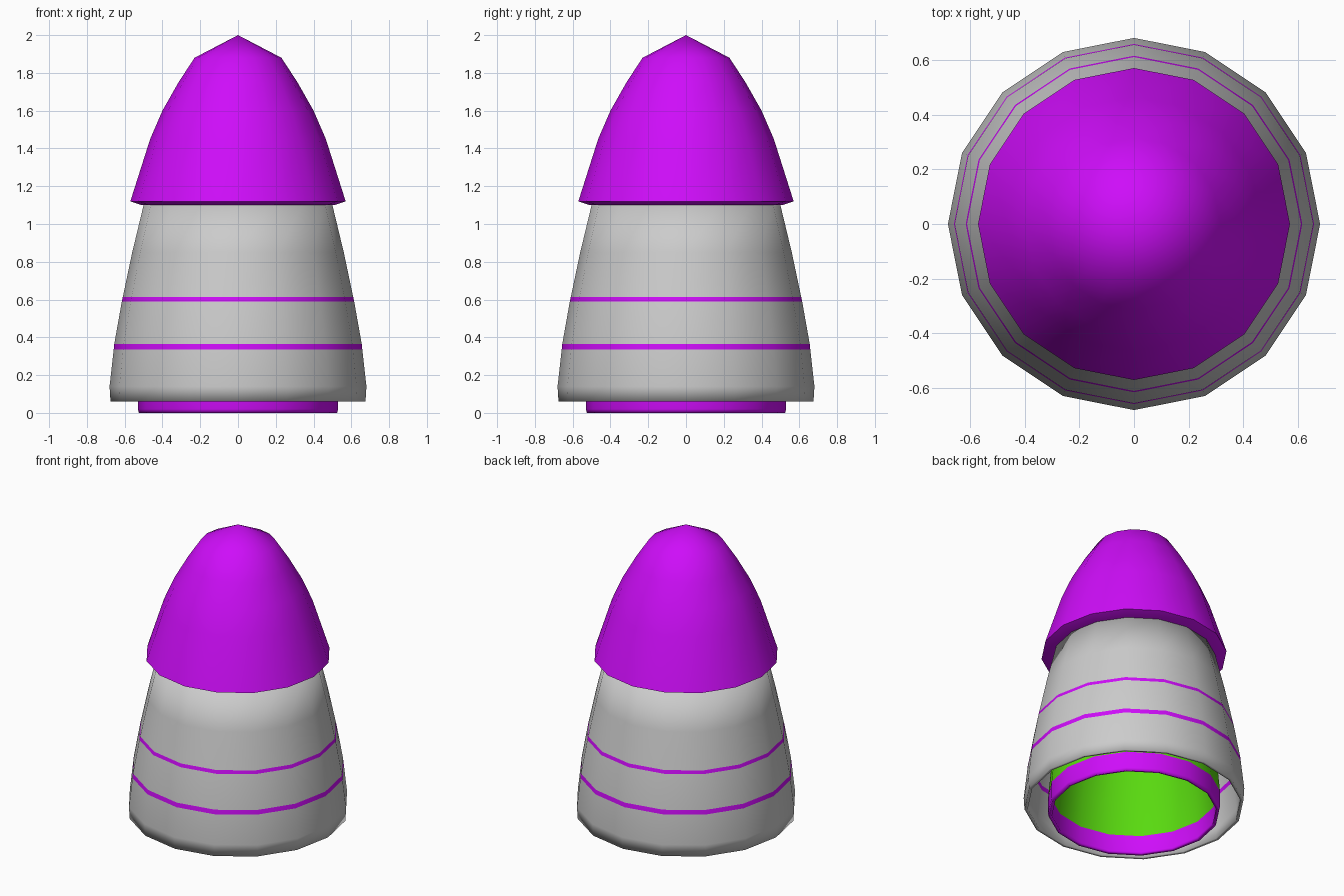
import bpy, bmesh, math

if "Cube" in bpy.data.objects:
    bpy.data.objects.remove(bpy.data.objects["Cube"])

SIDES = 16


def material(name, colour):
    m = bpy.data.materials.new(name)
    m.diffuse_color = (*colour, 1)
    m.use_nodes = True
    m.node_tree.nodes["Principled BSDF"].inputs["Base Color"].default_value = m.diffuse_color
    return m


PURPLE = material("purple", (0.62, 0.004, 0.95))
GREEN = material("green", (0.10, 0.70, 0.005))


def lathe(name, profile, mats, bands=None, thickness=0):
    """Spin (radius, z) points listed bottom to top; bands = material index per segment."""
    bm = bmesh.new()
    rings = []
    for r, z in profile:
        n = SIDES if r > 0 else 1
        rings.append([bm.verts.new((r * math.cos(2 * math.pi * i / SIDES),
                                    r * math.sin(2 * math.pi * i / SIDES), z)) for i in range(n)])
    for k, (a, b) in enumerate(zip(rings, rings[1:])):
        for i in range(SIDES):
            j = (i + 1) % SIDES
            vs = [a[i], a[j], b[j], b[i]] if len(b) > 1 else [a[i], a[j], b[0]]
            face = bm.faces.new(vs)
            face.material_index = bands[k] if bands else 0
    me = bpy.data.meshes.new(name)
    bm.to_mesh(me)
    bm.free()
    for m in mats:
        me.materials.append(m)
    ob = bpy.data.objects.new(name, me)
    bpy.context.collection.objects.link(ob)
    if thickness:
        mod = ob.modifiers.new("wall", "SOLIDIFY")
        mod.thickness = thickness
        mod.offset = -1
    bpy.ops.object.select_all(action="DESELECT")
    ob.select_set(True)
    bpy.context.view_layer.objects.active = ob
    bpy.ops.object.shade_smooth_by_angle(angle=math.radians(40))
    return ob


# hollow hull with two flush stripes
lathe("hull",
      [(0.675, 0.06), (0.68, 0.14), (0.658, 0.335), (0.655, 0.365), (0.615, 0.59),
       (0.61, 0.613), (0.56, 0.85), (0.495, 1.12)],
      [None, PURPLE], [0, 0, 1, 0, 1, 0, 0], 0.02)

# overhanging nose cone with underside lip
lathe("nose_cone",
      [(0.48, 1.1), (0.51, 1.1), (0.57, 1.12), (0.465, 1.45), (0.40, 1.6), (0.315, 1.75),
       (0.23, 1.88), (0, 2.0)],
      [PURPLE])

# engine nozzle: purple lip, green chamber closed at the top
lathe("nozzle",
      [(0.525, 0), (0.53, 0.02), (0.53, 0.13), (0.51, 0.35), (0.47, 0.6), (0.42, 0.85), (0, 0.9)],
      [PURPLE, GREEN], [0, 0, 1, 1, 1, 1], 0.02)
